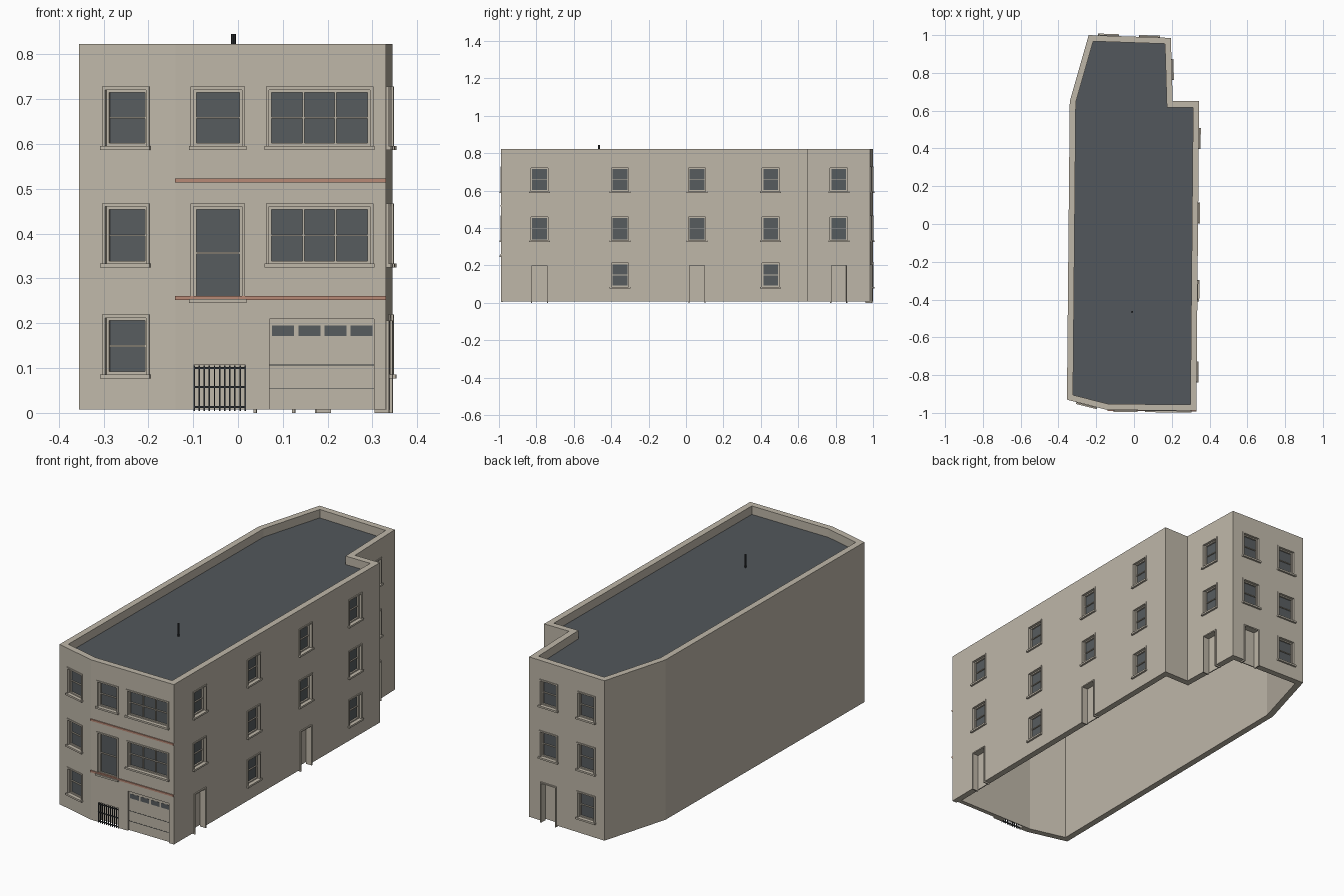
import bpy, bmesh
from mathutils import Matrix, Vector

cube = bpy.data.objects.get("Cube")
if cube:
    bpy.data.objects.remove(cube, do_unlink=True)


def material(name, r, g, b):
    m = bpy.data.materials.new(name)
    m.use_nodes = True
    m.diffuse_color = (r, g, b, 1)
    m.node_tree.nodes["Principled BSDF"].inputs["Base Color"].default_value = (r, g, b, 1)
    return m


STONE = material("warm stone", .52, .475, .395)
SLATE = material("slate roof", .085, .096, .106)
GLASS = material("dark glass", .095, .107, .113)
IRON = material("dark iron", .03, .034, .038)
CLAY = material("clay band", .48, .25, .18)

# Building footprint, counter-clockwise from the front left corner
PLAN = [Vector(p) for p in ((-.355, -.93), (-.14, -.985), (.33, -.988), (.345, .65),
                            (.205, .65), (.195, .985), (-.24, 1.0), (-.34, .65))]
COUNT = len(PLAN)
BASE, TOP, ROOF, THICK = .008, .823, .78, .032
BAY, FRONT, SIDE, WING, BACK = 0, 1, 2, 4, 5


def direction(i):
    return (PLAN[(i + 1) % COUNT] - PLAN[i % COUNT]).normalized()


def inset(width):
    """Footprint moved inward with mitred corners."""
    points = []
    for i, p in enumerate(PLAN):
        n1, n2 = (Vector((-d.y, d.x)) for d in (direction(i - 1), direction(i)))
        points.append(p + (n1 + n2) * width / (1 + n1.dot(n2)))
    return points


def finish(name, bm, mat):
    mesh = bpy.data.meshes.new(name)
    bm.to_mesh(mesh)
    bm.free()
    mesh.materials.append(mat)
    obj = bpy.data.objects.new(name, mesh)
    bpy.context.collection.objects.link(obj)
    return obj


parts = {}


def box(part, mat, wall, u0, u1, d0, d1, z0, z1):
    """Box on a wall: u runs along it, d is depth into it."""
    if part not in parts:
        parts[part] = (bmesh.new(), mat)
    t, a = direction(wall), PLAN[wall]
    frame = Matrix(((t.x, -t.y, 0, a.x), (t.y, t.x, 0, a.y), (0, 0, 1, 0), (0, 0, 0, 1)))
    place = Matrix.Translation(((u0 + u1) / 2, (d0 + d1) / 2, (z0 + z1) / 2))
    size = Matrix.Diagonal((u1 - u0, d1 - d0, z1 - z0, 1))
    bmesh.ops.create_cube(parts[part][0], size=1, matrix=frame @ place @ size)


def along(wall, coord):
    """Distance along a wall of a world x (front, back) or y (sides)."""
    k = 1 if wall in (SIDE, WING) else 0
    return (coord - PLAN[wall][k]) / direction(wall)[k]


def surround(part, mat, wall, u0, u1, z0, z1, w, d0, d1, bottom=True):
    """Rectangular frame of width w outside the given opening."""
    box(part, mat, wall, u0 - w, u0, d0, d1, z0, z1)
    box(part, mat, wall, u1, u1 + w, d0, d1, z0, z1)
    box(part, mat, wall, u0 - w, u1 + w, d0, d1, z1, z1 + w)
    if bottom:
        box(part, mat, wall, u0 - w, u1 + w, d0, d1, z0 - w, z0)


def opening(wall, u0, u1, z0, z1, depth):
    box("opening_cutter", STONE, wall, u0, u1, -.03, depth, z0, z1)


def window(wall, center, width, z0, z1, columns=1):
    u = along(wall, center)
    u0, u1, g = u - width / 2, u + width / 2, .006
    opening(wall, u0 - g, u1 + g, z0 - g, z1 + g, .024)
    box("window_glass", GLASS, wall, u0 - g, u1 + g, .017, .0245, z0 - g, z1 + g)
    surround("window_sashes", STONE, wall, u0, u1, z0, z1, g, .009, .02)
    surround("window_trim", STONE, wall, u0 - g, u1 + g, z0 - g, z1 + g, .007, -.004, .003, False)
    box("window_sills", STONE, wall, u0 - .016, u1 + .016, -.01, .008, z0 - .015, z0 - g)
    mid = (z0 + z1) / 2
    box("window_sashes", STONE, wall, u0, u1, .011, .018, mid - .002, mid + .002)
    for i in range(1, columns):
        m = u0 + width * i / columns
        box("window_sashes", STONE, wall, m - .002, m + .002, .01, .018, z0, z1)


def door(wall, center):
    u = along(wall, center)
    u0, u1 = u - .04, u + .04
    opening(wall, u0, u1, -.02, .2, .027)
    surround("door_trim", STONE, wall, u0, u1, 0, .2, .006, -.006, .027, False)


# Windows and doors, floor by floor
FLOORS = ((.092, .206), (.339, .454), (.602, .715))
for level, (z0, z1) in enumerate(FLOORS):
    window(BAY, -.25, .082, z0, z1)
    window(BACK, -.135, .08, z0, z1)
    for wall, center, has_door in ((SIDE, -.783, True), (SIDE, -.353, False), (SIDE, .059, True),
                                   (SIDE, .453, False), (WING, .817, True), (BACK, .082, True)):
        if level == 0 and has_door:
            door(wall, center)
        else:
            window(wall, center, .08, z0, z1)
    if level > 0:
        window(FRONT, -.045, .096, .26 if level == 1 else z0, z1)
        window(FRONT, .182, .214, z0, z1, 3)

# Clay bands across the front
for z in (.252, .514):
    box("clay_bands", CLAY, FRONT, 0, along(FRONT, .33), -.005, .004, z, z + .009)

# Garage door with panel joints and a row of small panes
g0, g1 = along(FRONT, .07), along(FRONT, .304)
opening(FRONT, g0, g1, -.02, .21, .022)
box("garage_door", STONE, FRONT, g0, g1, .01, .024, BASE, .21)
for z in (.055, .107):
    box("garage_joints", IRON, FRONT, g0, g1, .0092, .012, z - .001, z + .001)
for i in range(4):
    u = g0 + .006 + i * .0585
    box("garage_panes", GLASS, FRONT, u, u + .049, .009, .012, .172, .195)

# Barred gate in a shallow recess
b0, b1 = along(FRONT, -.098), along(FRONT, .016)
opening(FRONT, b0, b1, -.02, .108, .027)
for i in range(11):
    u = b0 + (b1 - b0) * i / 10
    box("gate_bars", IRON, FRONT, u - .0016, u + .0016, -.001, .003, .004, .106)
for z in (.013, .058, .1):
    box("gate_bars", IRON, FRONT, b0, b1, -.002, .004, z - .002, z + .002)

# Hollow walls with a parapet, open underneath
outer, inner = PLAN, inset(THICK)
bm = bmesh.new()
rings = [[bm.verts.new((p.x, p.y, z)) for p in loop]
         for loop, z in ((outer, BASE), (outer, TOP), (inner, TOP), (inner, BASE))]
for r in range(4):
    low, high = rings[r], rings[(r + 1) % 4]
    for i in range(COUNT):
        j = (i + 1) % COUNT
        bm.faces.new((low[i], low[j], high[j], high[i]))
bmesh.ops.recalc_face_normals(bm, faces=bm.faces)
walls = finish("walls", bm, STONE)

# Flat roof set below the parapet
bm = bmesh.new()
slab = bm.faces.new([bm.verts.new((p.x, p.y, ROOF - .012)) for p in inset(THICK - .002)])
lifted = bmesh.ops.extrude_face_region(bm, geom=[slab])["geom"]
bmesh.ops.translate(bm, vec=(0, 0, .012), verts=[v for v in lifted if isinstance(v, bmesh.types.BMVert)])
bmesh.ops.recalc_face_normals(bm, faces=bm.faces)
finish("roof", bm, SLATE)

# Vent pipe
bm = bmesh.new()
bmesh.ops.create_cone(bm, cap_ends=True, segments=10, radius1=.0055, radius2=.0055, depth=.07,
                      matrix=Matrix.Translation((-.01, -.465, .81)))
finish("vent_pipe", bm, IRON)

objects = {name: finish(name, bm, mat) for name, (bm, mat) in parts.items()}

# Cut the recesses into the walls
cutter = objects["opening_cutter"]
cutter.hide_render = True
cut = walls.modifiers.new("openings", "BOOLEAN")
cut.operation, cut.solver, cut.object = "DIFFERENCE", "EXACT", cutter
bpy.context.view_layer.objects.active = walls
bpy.ops.object.modifier_apply(modifier=cut.name)
bpy.data.objects.remove(cutter, do_unlink=True)
